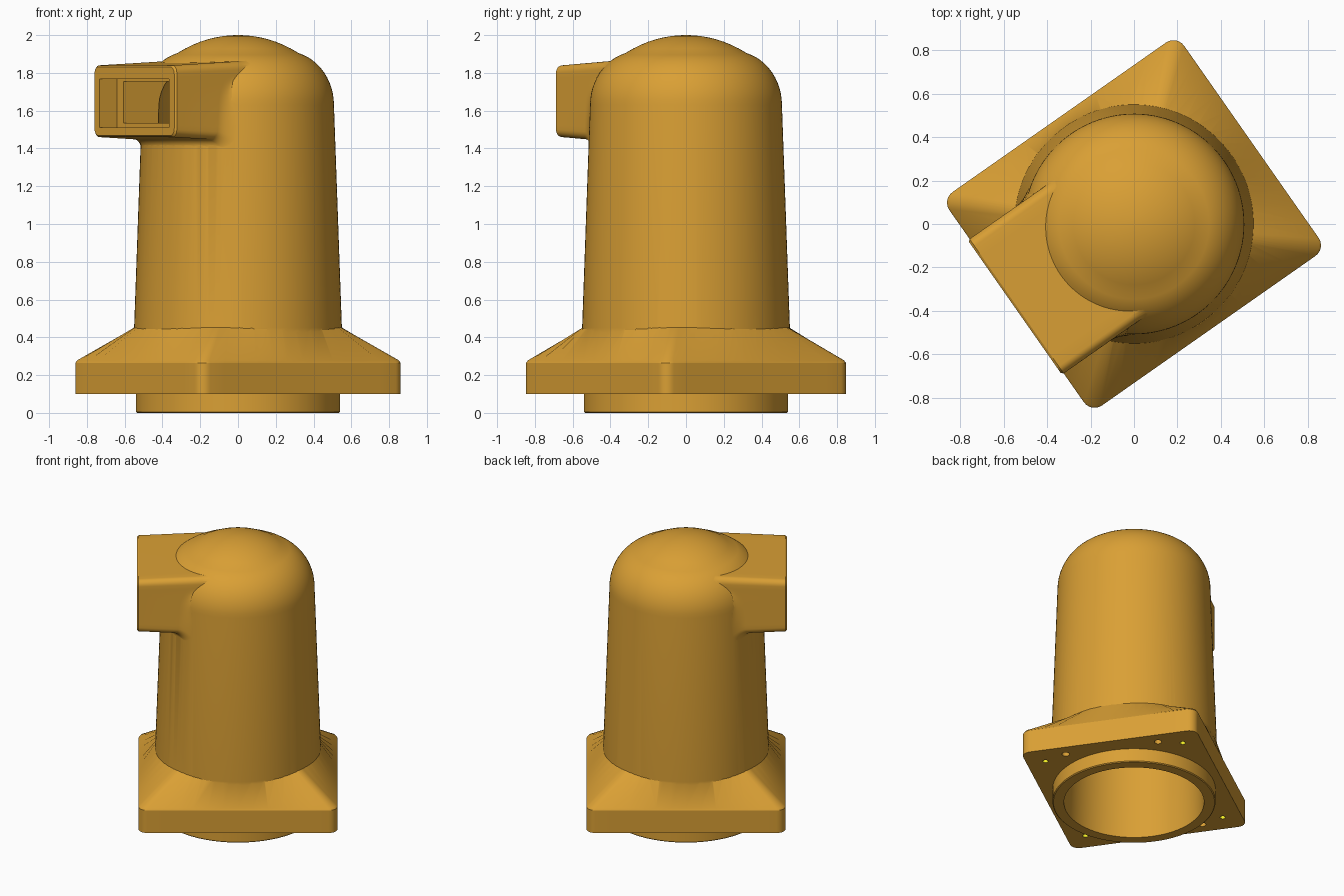
import bpy, bmesh, math
from math import sin, cos, pi, sqrt

if "Cube" in bpy.data.objects:
    bpy.data.objects.remove(bpy.data.objects["Cube"])

N = 112


def material(name, rgb):
    m = bpy.data.materials.new(name)
    m.diffuse_color = (*rgb, 1)
    m.use_nodes = True
    m.node_tree.nodes["Principled BSDF"].inputs["Base Color"].default_value = m.diffuse_color
    return m


ochre = material("ochre", (0.70, 0.35, 0.035))
yellow = material("yellow", (0.9, 0.85, 0.02))


def loft(name, rings, mat=ochre):
    """Skin a list of equal-length closed rings and cap both ends."""
    bm = bmesh.new()
    rows = [[bm.verts.new(p) for p in ring] for ring in rings]
    n = len(rows[0])
    for a, b in zip(rows, rows[1:]):
        for i in range(n):
            j = (i + 1) % n
            bm.faces.new((a[i], a[j], b[j], b[i]))
    bm.faces.new(rows[0][::-1])
    bm.faces.new(rows[-1])
    bmesh.ops.recalc_face_normals(bm, faces=bm.faces)
    me = bpy.data.meshes.new(name)
    bm.to_mesh(me)
    bm.free()
    me.materials.append(mat)
    ob = bpy.data.objects.new(name, me)
    bpy.context.collection.objects.link(ob)
    return ob


def circle(r, z, n=N, cx=0, cy=0):
    return [(cx + r * cos(2 * pi * i / n), cy + r * sin(2 * pi * i / n), z) for i in range(n)]


def lathe(name, profile):
    return loft(name, [circle(r, z) for r, z in profile])


def rounded_rect(a, b, r, arc=6, side=12):
    """Outline of a rounded rectangle with subdivided sides."""
    corners = []
    for k, (sx, sy) in enumerate(((1, 1), (-1, 1), (-1, -1), (1, -1))):
        corners.append([(sx * (a - r) + r * cos((k + i / arc) * pi / 2),
                         sy * (b - r) + r * sin((k + i / arc) * pi / 2)) for i in range(arc + 1)])
    pts = []
    for k, c in enumerate(corners):
        pts += c
        p, q = c[-1], corners[(k + 1) % 4][0]
        pts += [(p[0] + (q[0] - p[0]) * i / side, p[1] + (q[1] - p[1]) * i / side)
                for i in range(1, side)]
    return pts


def box(name, x0, x1, half_y, z0, z1):
    return loft(name, [[(x, -half_y, z0), (x, half_y, z0), (x, half_y, z1), (x, -half_y, z1)]
                       for x in (x0, x1)])


# Domed housing: collar, drafted wall, rounded shoulder, shallow crown
outer = [(0.535, 0), (0.541, 0.006), (0.541, 0.2), (0.55, 0.45)]
end = math.acos(0.07 / 0.258)
outer += [(0.25 + 0.258 * cos(end * i / 12), 1.63 + 0.286 * sin(end * i / 12)) for i in range(13)]
R = 0.586
outer += [(r, 2.0 - R + sqrt(R * R - r * r)) for r in (0.28, 0.24, 0.2, 0.16, 0.12, 0.08, 0.04)]
outer.append((0.012, 2.0))
housing = lathe("housing", outer)


def wall_radius(z):
    for (r0, z0), (r1, z1) in zip(outer, outer[1:]):
        if z1 > z0 and z0 <= z <= z1:
            return r0 + (r1 - r0) * (z - z0) / (z1 - z0)
    return 0.3


# Square flange lofted up to the round wall
rect = rounded_rect(0.66, 0.60, 0.06)
inset = rounded_rect(0.652, 0.592, 0.055)
round_top = [(0.542 * x / math.hypot(x, y), 0.542 * y / math.hypot(x, y)) for x, y in rect]
flange = loft("flange", [[(x, y, z) for x, y in ring] for ring, z in
                         ((rect, 0.1), (rect, 0.265), (inset, 0.278), (round_top, 0.457))])

# Rectangular side port, flaring into the wall
section = rounded_rect(0.378, 0.19, 0.04)
ZC = 1.65


def port_ring(angle, extra=0.0):
    k = 1 - cos(angle)
    ring = []
    for v, h in section:
        w = min(1, max(0, (0.1 - h) / 0.2))
        y = v * (1 + 0.1 * k * w)
        hh = h * (1 + 0.22 * k * w)
        t0 = sqrt(max(wall_radius(ZC + hh) ** 2 - y * y, 0.0144))
        t = t0 + 0.05 * (1 - sin(angle)) - extra
        ring.append((-t, y, ZC + hh * (1 + 0.26 * (0.67 - t))))
    return ring


rings = [[(-0.67, v * 0.975, ZC + h * 0.96) for v, h in section],
         [(-0.66, v, ZC + h) for v, h in section]]
rings += [port_ring(i * pi / 12) for i in range(7)]
rings.append(port_ring(pi / 2, 0.05))
rings.append([(-0.03, v * 0.75, ZC + h * 0.75) for v, h in section])
port = loft("port", rings)

# Inner cavity and stepped port channel
inner = [(0.467, -0.1), (0.465, 0.0)]
inner += [(0.15 + 0.27 * cos(pi / 2 * i / 10), 1.62 + 0.26 * sin(pi / 2 * i / 10)) for i in range(11)]
inner.append((0.02, 1.89))
cavity = lathe("cavity_cutter", inner)
mouth = box("mouth_cutter", -0.8, -0.557, 0.32, 1.51, 1.768)
channel = box("channel_cutter", -0.6, -0.1, 0.26, 1.535, 1.755)

# Blind holes under the flange
holes = []
for sx in (-1, 1):
    for sy in (-1, 1):
        for px, py, r, mat in ((0.512, 0.472, 0.018, yellow), (0.567, 0.317, 0.025, ochre)):
            holes.append(loft("hole_cutter", [circle(r, z, 20, sx * px, sy * py)
                                              for z in (0.05, 0.2)], mat))

# Combine everything into one casting
steps = [(flange, 'UNION'), (port, 'UNION'), (cavity, 'DIFFERENCE'),
         (mouth, 'DIFFERENCE'), (channel, 'DIFFERENCE')] + [(h, 'DIFFERENCE') for h in holes]
bpy.ops.object.select_all(action='DESELECT')
bpy.context.view_layer.objects.active = housing
housing.select_set(True)
for cutter, op in steps:
    mod = housing.modifiers.new(cutter.name, 'BOOLEAN')
    mod.operation = op
    mod.solver = 'EXACT'
    mod.material_mode = 'TRANSFER'
    mod.object = cutter
    bpy.ops.object.modifier_apply(modifier=mod.name)
    bpy.data.objects.remove(cutter)

housing.rotation_euler[2] = math.radians(35)
bpy.ops.object.shade_smooth_by_angle(angle=math.radians(30))
